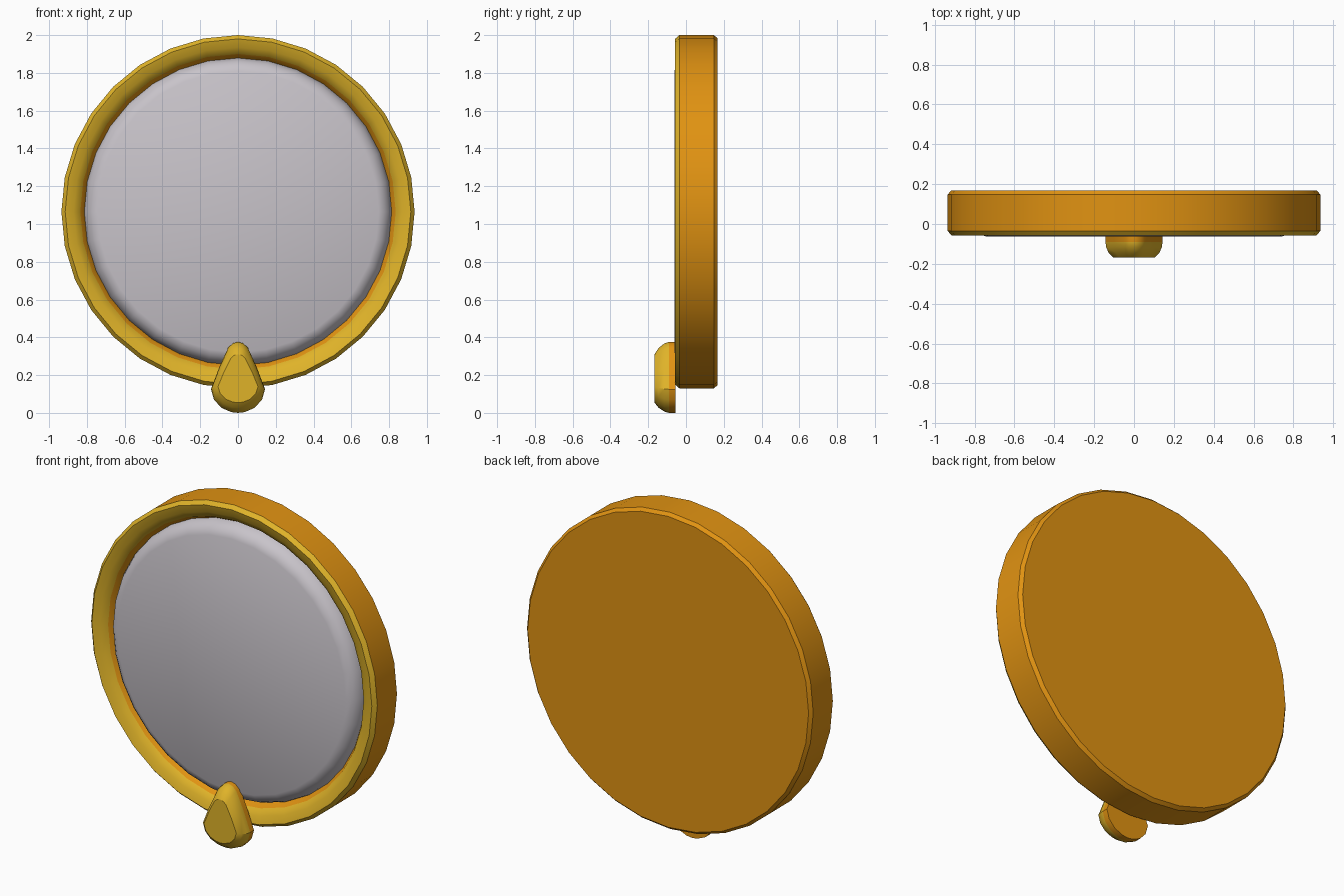
import bpy, bmesh, math

if "Cube" in bpy.data.objects:
    bpy.data.objects.remove(bpy.data.objects["Cube"])

SIDES = 32
CENTER_Z = 1.065


def material(name, rgb):
    m = bpy.data.materials.new(name)
    m.diffuse_color = (*rgb, 1)
    m.use_nodes = True
    m.node_tree.nodes["Principled BSDF"].inputs["Base Color"].default_value = m.diffuse_color
    return m


orange = material("orange", (0.75, 0.29, 0.006))
gold = material("gold", (0.74, 0.45, 0.022))
silver = material("silver", (0.58, 0.55, 0.59))


def loft(name, rings, mats, band_mats):
    """Skin a list of rings (lists of points), cap both ends, colour by band."""
    bm = bmesh.new()
    loops = [[bm.verts.new(p) for p in ring] for ring in rings]
    n = len(loops[0])
    for band, (a, b) in enumerate(zip(loops, loops[1:])):
        for i in range(n):
            j = (i + 1) % n
            bm.faces.new((a[i], a[j], b[j], b[i])).material_index = band_mats[band]
    bm.faces.new(loops[0]).material_index = band_mats[0]
    bm.faces.new(loops[-1]).material_index = band_mats[-1]
    bmesh.ops.recalc_face_normals(bm, faces=bm.faces[:])
    me = bpy.data.meshes.new(name)
    bm.to_mesh(me)
    bm.free()
    for m in mats:
        me.materials.append(m)
    ob = bpy.data.objects.new(name, me)
    bpy.context.collection.objects.link(ob)
    bpy.ops.object.select_all(action='DESELECT')
    ob.select_set(True)
    bpy.context.view_layer.objects.active = ob
    bpy.ops.object.shade_smooth_by_angle(angle=math.radians(32))
    return ob


def circle(r, y):
    return [(r * math.sin(2 * math.pi * i / SIDES), y,
             CENTER_Z + r * math.cos(2 * math.pi * i / SIDES)) for i in range(SIDES)]


# Round frame: orange back, side and inner wall, gold front rim
frame_profile = [(0.918, 0.167), (0.935, 0.148), (0.935, -0.035), (0.915, -0.058),
                 (0.87, -0.045), (0.835, -0.02), (0.81, 0.025)]
loft("frame", [circle(r, y) for r, y in frame_profile], [orange, gold],
     [0, 0, 1, 1, 1, 0])

# Silver disc with a rounded edge
disc_profile = [(0.815, 0.024), (0.81, 0.0), (0.797, -0.027), (0.775, -0.048), (0.745, -0.062)]
loft("disc", [circle(r, y) for r, y in disc_profile], [silver], [0] * 4)

# Teardrop ornament at the bottom
half = [(0.028, 0.368), (0.052, 0.345), (0.1, 0.24), (0.143, 0.125),
        (0.127, 0.07), (0.088, 0.027), (0.035, 0.004)]
outline = [(0, 0.376)] + half + [(0, 0)] + [(-x, z) for x, z in reversed(half)]
layers = [(-0.055, 1, 1), (-0.09, 1, 1), (-0.115, 0.98, 0.96),
          (-0.145, 0.89, 0.84), (-0.167, 0.74, 0.68)]
loft("teardrop", [[(x * sx, y, 0.17 + (z - 0.17) * sz) for x, z in outline]
                  for y, sx, sz in layers], [orange, gold], [0, 1, 1, 1])
